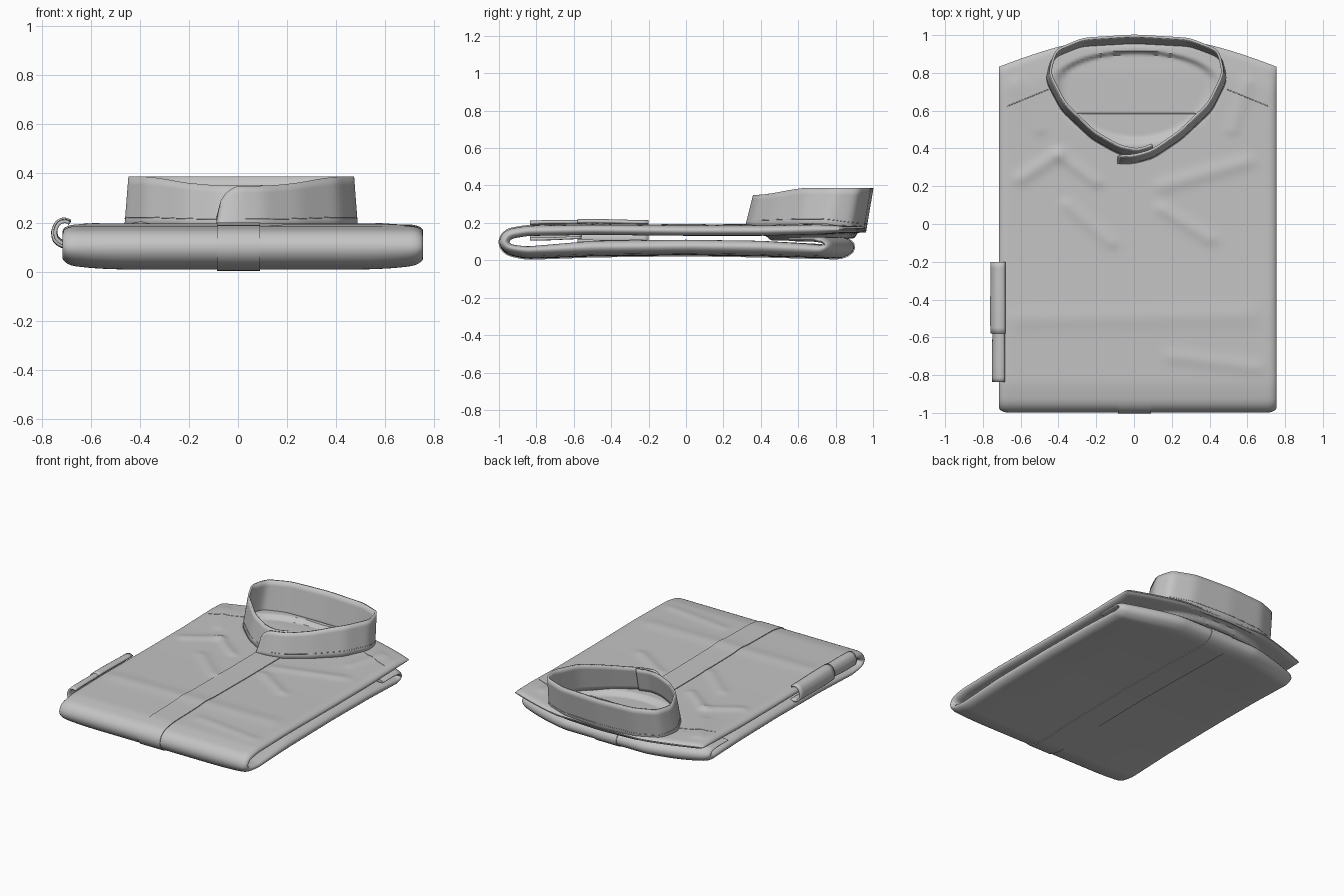
import bpy, math
from mathutils import Vector

if "Cube" in bpy.data.objects:
    bpy.data.objects.remove(bpy.data.objects["Cube"], do_unlink=True)

cloth = bpy.data.materials.new("grey cloth")
cloth.use_nodes = True
GREY = (0.55, 0.55, 0.55, 1)
cloth.diffuse_color = GREY
cloth.node_tree.nodes["Principled BSDF"].inputs["Base Color"].default_value = GREY

MID, HALF, EDGE = 0.02, 0.735, 0.05


def clamp(v):
    return max(0.0, min(1.0, v))


def ease(v):
    v = clamp(v)
    return v * v * (3 - 2 * v)


def make(name, verts, faces, angle=40):
    me = bpy.data.meshes.new(name)
    me.from_pydata(verts, [], faces)
    me.materials.append(cloth)
    ob = bpy.data.objects.new(name, me)
    bpy.context.collection.objects.link(ob)
    bpy.ops.object.select_all(action="DESELECT")
    ob.select_set(True)
    bpy.context.view_layer.objects.active = ob
    bpy.ops.object.mode_set(mode="EDIT")
    bpy.ops.mesh.select_all(action="SELECT")
    bpy.ops.mesh.normals_make_consistent(inside=False)
    bpy.ops.object.mode_set(mode="OBJECT")
    bpy.ops.object.shade_smooth_by_angle(angle=math.radians(angle))
    return ob


def resample(points, step, passes):
    """Even steps along a polyline, then rounded off."""
    pts = [Vector(p) for p in points]
    out = []
    for a, b in zip(pts, pts[1:]):
        n = max(1, round((b - a).length / step))
        out += [a.lerp(b, i / n) for i in range(n)]
    out.append(pts[-1])
    for _ in range(passes):
        out = [out[0]] + [(a + 2 * b + c) / 4 for a, b, c in zip(out, out[1:], out[2:])] + [out[-1]]
    return out


# Soft creases on the chest: start, end, height, width
CREASES = [((-0.6, 0.24), (-0.4, 0.37), 0.010, 0.035), ((-0.4, 0.37), (-0.2, 0.22), 0.010, 0.03),
           ((-0.35, 0.1), (-0.12, -0.1), 0.008, 0.035), ((0.15, 0.2), (0.6, 0.33), 0.008, 0.04),
           ((0.15, 0.08), (0.4, -0.08), 0.009, 0.035), ((-0.6, -0.5), (0.6, -0.48), 0.006, 0.06),
           ((-0.62, 0.75), (-0.5, 0.5), 0.007, 0.03), ((0.6, 0.75), (0.52, 0.5), 0.007, 0.03),
           ((0.2, -0.7), (0.65, -0.76), 0.006, 0.04)]


def relief(x, y):
    """Height change of the upper face: creases and the sunken neck opening."""
    p, dz = Vector((x, y)), 0.0
    for a, b, height, width in CREASES:
        a, b = Vector(a), Vector(b)
        t = clamp((p - a).dot(b - a) / (b - a).length_squared)
        dz += height * math.exp(-((p - a.lerp(b, t)).length / width) ** 2)
    dy = (y - 0.75) / (0.17 if y > 0.75 else 0.33)
    inside = 1 - ((x - 0.01) / 0.44) ** 2 - dy * dy
    return dz - 0.028 * ease(inside * 4)


def drape(x, y, z, upper):
    """Slope the shoulders, lift the lower side edges, add relief."""
    side = clamp((abs(x - MID) - 0.3) / 0.435)
    y -= 0.13 * side ** 1.3 * clamp((y - 0.4) / 0.5)
    if upper:
        z += relief(x, y)
    elif z < 0.1:
        z += 0.025 * side ** 4 * (1 - z / 0.1)
    return (x, y, z)


# Folded sheet seen from the side: y, z, half thickness
FOLD = [(0.962, 0.165, 0.004), (0.95, 0.166, 0.018), (0.8, 0.165, 0.026), (0.4, 0.158, 0.027),
        (0, 0.158, 0.027), (-0.5, 0.163, 0.027), (-0.85, 0.157, 0.027), (-0.95, 0.14, 0.027),
        (-0.98, 0.098, 0.027), (-0.95, 0.055, 0.028), (-0.85, 0.038, 0.031), (-0.5, 0.062, 0.042),
        (0, 0.068, 0.042), (0.4, 0.062, 0.042), (0.7, 0.05, 0.038), (0.83, 0.043, 0.034),
        (0.885, 0.07, 0.028), (0.84, 0.108, 0.018), (0.75, 0.113, 0.012), (0.6, 0.112, 0.01)]
SHEET = resample(FOLD, 0.012, 5)
FRONT = min(range(len(SHEET)), key=lambda i: SHEET[i].x)


def sweep(name, rows, columns, outer, inner):
    """Sweep a cross-section of (x, fullness) columns along the folded sheet."""
    verts, faces = [], []
    for i in rows:
        p = SHEET[i]
        d = SHEET[min(i + 1, len(SHEET) - 1)] - SHEET[max(i - 1, 0)]
        n = Vector((d.y, -d.x)).normalized()
        for sign, offset, cols in ((1, outer, columns), (-1, inner, columns[::-1])):
            for x, full in cols:
                k = offset(p.z) * full
                up = i < FRONT and sign * n.y > 0.3 or offset is not outer and i < FRONT
                verts.append(drape(x, p.x + n.x * k, p.y + n.y * k, up and p.x > -0.95))
    ring = 2 * len(columns)
    count = len(verts) // ring
    for r in range(count - 1):
        for c in range(ring):
            e = (c + 1) % ring
            faces.append((r * ring + c, r * ring + e, r * ring + ring + e, r * ring + ring + c))
    faces += [tuple(range(ring))[::-1], tuple(range((count - 1) * ring, count * ring))]
    return make(name, verts, faces)


# Body: one padded sheet folded front and back, with rounded sides
flat = HALF - EDGE
arc = [(flat + EDGE * math.sin(a), math.cos(a)) for a in (0.3, 0.6, 0.9, 1.2, 1.45)]
half_columns = [(MID + x, f) for x, f in arc]
columns = [(2 * MID - x, f) for x, f in reversed(half_columns)]
columns += [(MID - flat + 2 * flat * i / 56, 1) for i in range(57)] + half_columns
sweep("folded_body", range(len(SHEET)), columns, lambda h: h, lambda h: -h)

# Front placket: thin strip running over the whole fold
start = next(i for i, p in enumerate(SHEET) if p.x < 0.35)
strip = [(-0.085 + 0.175 * i / 8, 1) for i in range(9)]
sweep("front_placket", range(start, len(SHEET) - 20), strip, lambda h: h + 0.005, lambda h: h - 0.006)

# Stand collar: open band, leaning back, ends overlapping at the front
BAND = [(-0.085, 0.322), (0.0, 0.322), (0.1, 0.35), (0.25, 0.45), (0.41, 0.6), (0.49, 0.76),
        (0.46, 0.88), (0.3, 0.94), (0, 0.957), (-0.28, 0.94), (-0.43, 0.88), (-0.465, 0.76),
        (-0.38, 0.6), (-0.22, 0.45), (-0.08, 0.372), (0.02, 0.352), (0.1, 0.38)]
band = resample(BAND, 0.015, 6)


def collar_point(i, t, out=0.0):
    p = band[i]
    d = band[min(i + 1, len(band) - 1)] - band[max(i - 1, 0)]
    n = Vector((d.y, -d.x)).normalized() * out
    low = 0.18 - 0.03 * ease((p.y - 0.7) / 0.25)
    high = 0.348 + 0.038 * ease((p.y - 0.33) / 0.3)
    tip = clamp(1 - i / 7)
    high = low + (high - low) * (0.25 + 0.75 * math.sqrt(1 - tip * tip))
    return ((p.x - MID) * (1 - 0.035 * t) + MID + n.x, p.y + 0.04 * t + n.y, low + (high - low) * t)


LEVELS = 6
verts = [collar_point(i, j / LEVELS) for i in range(len(band)) for j in range(LEVELS + 1)]
w = LEVELS + 1
faces = [(i * w + j, i * w + w + j, i * w + w + j + 1, i * w + j + 1)
         for i in range(len(band) - 1) for j in range(LEVELS)]
collar = make("stand_collar", verts, faces)
solid = collar.modifiers.new("thickness", "SOLIDIFY")
solid.thickness, solid.offset = 0.013, 0


def seam(name, points, radius=0.0022):
    cu = bpy.data.curves.new(name, "CURVE")
    cu.dimensions, cu.bevel_depth, cu.bevel_resolution = "3D", radius, 1
    sp = cu.splines.new("POLY")
    sp.points.add(len(points) - 1)
    for q, p in zip(sp.points, points):
        q.co = (*p, 1)
    cu.materials.append(cloth)
    bpy.context.collection.objects.link(bpy.data.objects.new(name, cu))


def top_point(x, y):
    p = min(SHEET[:FRONT], key=lambda q: abs(q.x - y))
    return drape(x, y, p.y + p.z, True)


# Stitch lines: collar base, yoke inside the neck, both shoulders
seam("collar_seam", [collar_point(i, 0.2, 0.006) for i in range(8, len(band) - 12)])
seam("yoke_seam", [top_point(-0.32 + 0.68 * i / 30, 0.585) for i in range(31)])
for side, label in ((1, "left"), (-1, "right")):
    seam(label + "_shoulder_seam",
         [top_point(MID + side * (0.47 + 0.22 * i / 12), 0.74 - 0.05 * i / 12) for i in range(13)])

# Sleeve cuff: curled bands hugging the right side
CURL = [(-0.685, 0.2), (-0.705, 0.212), (-0.735, 0.2), (-0.75, 0.165), (-0.745, 0.13), (-0.715, 0.108), (-0.68, 0.11)]


def cuff(name, y0, y1, grow, lean):
    curl = resample(CURL, 0.01, 2)
    verts, n = [], len(curl)
    for k in range(13):
        t = k / 12
        for p in curl:
            s = 1 + grow + 0.03 * math.sin(5 * t)
            verts.append((-0.7 + (p.x + 0.7) * s, y0 + (y1 - y0) * t, 0.16 + (p.y - 0.16) * s + lean * t))
    faces = [(k * n + j, k * n + j + 1, k * n + n + j + 1, k * n + n + j) for k in range(12) for j in range(n - 1)]
    ob = make(name, verts, faces)
    mod = ob.modifiers.new("thickness", "SOLIDIFY")
    mod.thickness, mod.offset = 0.014, 0


cuff("cuff_sleeve_end", -0.835, -0.56, -0.08, 0.006)
cuff("cuff_band", -0.58, -0.2, 0.1, -0.004)
